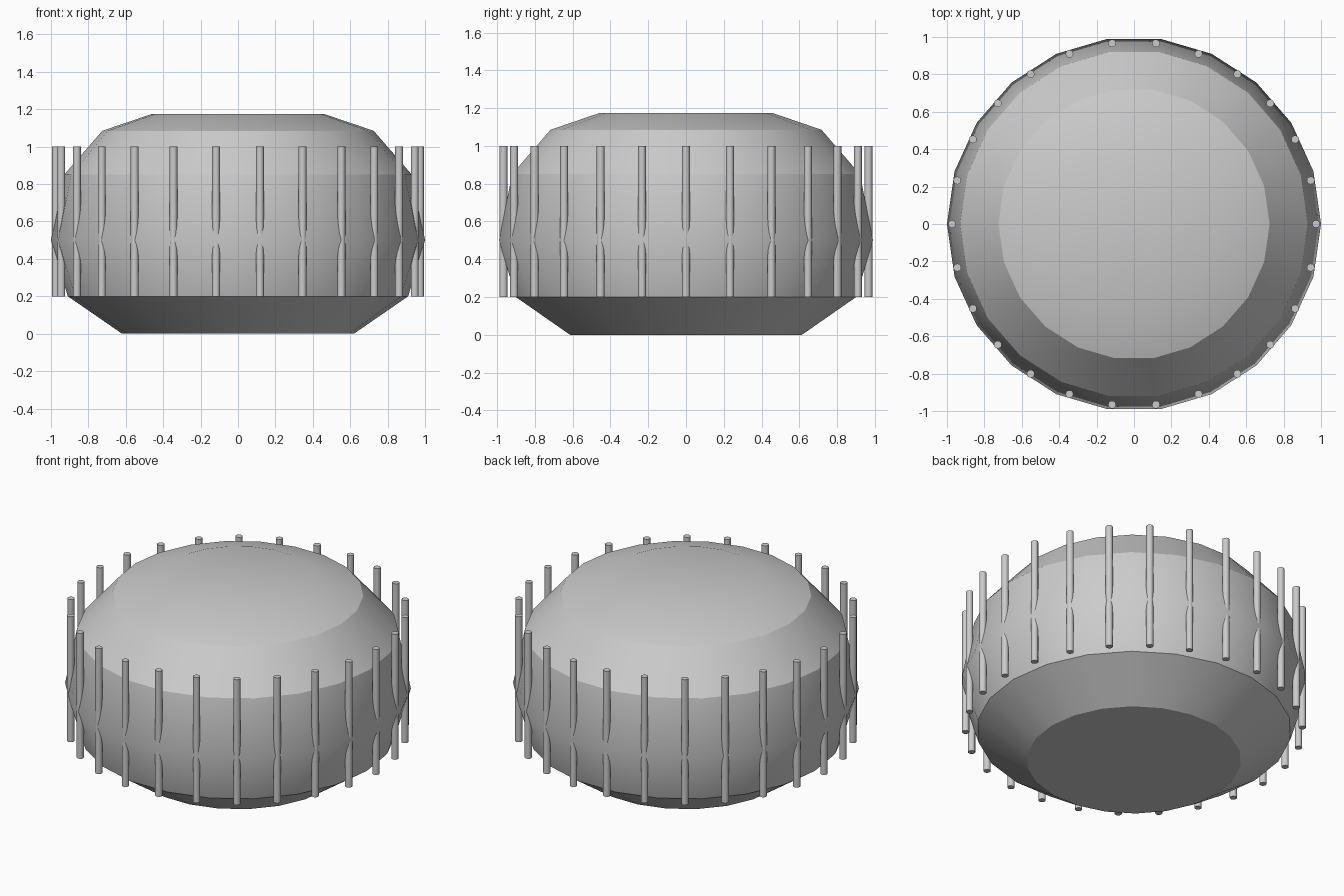
import bpy, bmesh, math

if "Cube" in bpy.data.objects:
    bpy.data.objects.remove(bpy.data.objects["Cube"])

def lathe(name, profile, sides, sharp_angle):
    # Revolve (radius, z) points around z; cap both ends
    bm = bmesh.new()
    rings = []
    for r, z in profile:
        rings.append([bm.verts.new((r * math.cos(math.tau * i / sides),
                                    r * math.sin(math.tau * i / sides), z))
                      for i in range(sides)])
    for a, b in zip(rings, rings[1:]):
        for i in range(sides):
            j = (i + 1) % sides
            bm.faces.new((a[i], a[j], b[j], b[i]))
    bm.faces.new(rings[0][::-1])
    bm.faces.new(rings[-1])
    mesh = bpy.data.meshes.new(name)
    bm.to_mesh(mesh)
    bm.free()
    ob = bpy.data.objects.new(name, mesh)
    bpy.context.collection.objects.link(ob)
    bpy.ops.object.select_all(action='DESELECT')
    ob.select_set(True)
    bpy.context.view_layer.objects.active = ob
    bpy.ops.object.shade_smooth_by_angle(angle=math.radians(sharp_angle))
    return ob

# Rounded drum body, 22 sides
body = lathe("drum_body", [(0.62, 0), (0.91, 0.2), (1.0, 0.5), (0.93, 0.85),
                           (0.725, 1.085), (0.46, 1.175)], 22, 28)
# keep the waist, shoulder and foot edges crisp
sharp = body.data.attributes.get("sharp_edge") or body.data.attributes.new("sharp_edge", 'BOOLEAN', 'EDGE')
for e in body.data.edges:
    z0, z1 = (body.data.vertices[v].co.z for v in e.vertices)
    level = abs(z0 - z1) < 1e-4
    sharp.data[e.index].value = level and any(abs(z0 - z) < 1e-3 for z in (0.2, 0.5, 0.85))

# Ring of 26 upright rods
COUNT = 26
for k in range(COUNT):
    a = math.tau * k / COUNT
    rod = lathe(f"rod_{k + 1:02d}", [(0.021, 0.2), (0.021, 1.0)], 12, 40)
    rod.location = (0.973 * math.cos(a), 0.973 * math.sin(a), 0)
